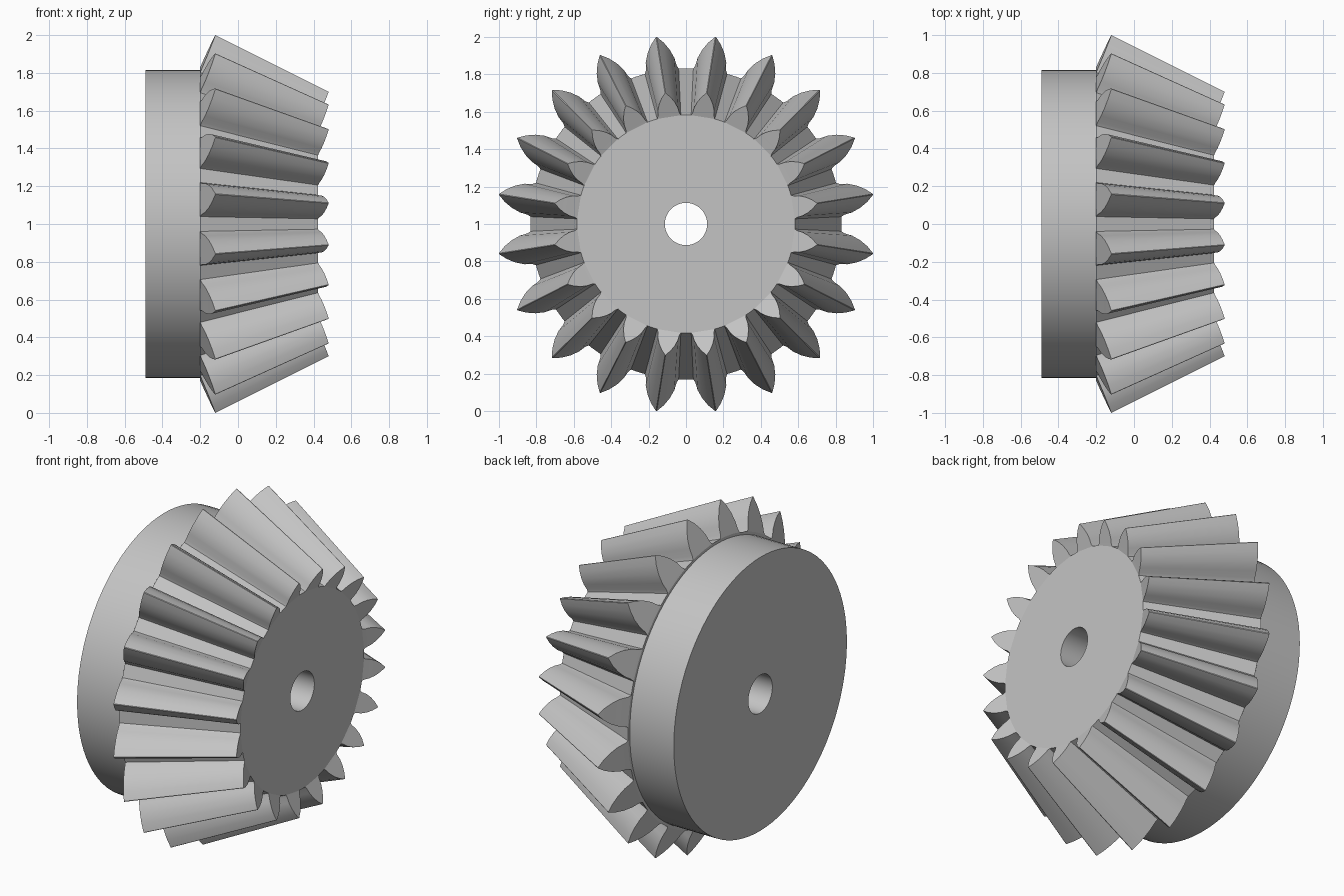
import bpy
import bmesh
from math import sin, cos, radians, pi

if "Cube" in bpy.data.objects:
    bpy.data.objects.remove(bpy.data.objects["Cube"], do_unlink=True)

TEETH = 20
PITCH = 360 / TEETH
APEX = 1.88          # where all tooth lines meet on the x axis
SHRINK = 0.7         # small end size relative to the large end
ROOT_R, TIP_R = 0.832, 1.0125
ROOT_X, TIP_X = -0.2, -0.12
FRONT_X = APEX + SHRINK * (ROOT_X - APEX)
HUB_R, BORE_R, BACK_X = 0.815, 0.113, -0.49

# Half tooth: (half angle in degrees, radius) from root to tip
HALF_TOOTH = [(6.3, ROOT_R), (5.6, 0.85), (5.0, 0.89), (3.7, 0.935),
              (2.0, 0.977), (0.12, TIP_R)]

steel = bpy.data.materials.new("grey steel")
steel.use_nodes = True
steel.diffuse_color = (0.55, 0.55, 0.55, 1)
steel.node_tree.nodes["Principled BSDF"].inputs["Base Color"].default_value = (0.55, 0.55, 0.55, 1)


def point(x, r, angle):
    """Position around the x axis, angle measured from straight up."""
    return (x, r * sin(angle), 1 + r * cos(angle))


def finish(bm, name):
    bmesh.ops.recalc_face_normals(bm, faces=bm.faces)
    mesh = bpy.data.meshes.new(name)
    bm.to_mesh(mesh)
    bm.free()
    mesh.materials.append(steel)
    obj = bpy.data.objects.new(name, mesh)
    bpy.context.collection.objects.link(obj)
    bpy.ops.object.select_all(action="DESELECT")
    obj.select_set(True)
    bpy.context.view_layer.objects.active = obj
    bpy.ops.object.shade_smooth_by_angle(angle=radians(28))


# Hub, bore and front disc: one profile turned around the x axis
def build_hub(segments=96):
    bm = bmesh.new()
    profile = [(ROOT_X, ROOT_R), (ROOT_X, HUB_R), (BACK_X, HUB_R),
               (BACK_X, BORE_R), (FRONT_X, BORE_R), (FRONT_X, ROOT_R * SHRINK)]
    rings = [[bm.verts.new(point(x, r, 2 * pi * i / segments)) for i in range(segments)]
             for x, r in profile]
    for a, b in zip(rings, rings[1:]):
        for i in range(segments):
            j = (i + 1) % segments
            bm.faces.new((a[i], a[j], b[j], b[i]))
    finish(bm, "hub")


# Tapered teeth: matching outlines at both ends, joined by long flanks
def build_teeth():
    bm = bmesh.new()
    large, small = [], []
    outline = [(-a, r) for a, r in HALF_TOOTH] + [(a, r) for a, r in reversed(HALF_TOOTH)]
    n = len(outline)
    for k in range(TEETH):
        for a, r in outline:
            angle = radians((k + 0.5) * PITCH + a)
            x = ROOT_X + (TIP_X - ROOT_X) * (r - ROOT_R) / (TIP_R - ROOT_R)
            large.append(bm.verts.new(point(x, r, angle)))
            small.append(bm.verts.new(point(APEX + SHRINK * (x - APEX), SHRINK * r, angle)))
    total = len(large)
    for i in range(total):
        j = (i + 1) % total
        bm.faces.new((large[i], large[j], small[j], small[i]))
    # End faces of every tooth, in strips from root to tip
    for k in range(TEETH):
        for end in (large, small):
            t = end[k * n:(k + 1) * n]
            for i in range(n // 2 - 1):
                bm.faces.new((t[i], t[i + 1], t[n - 2 - i], t[n - 1 - i]))
    finish(bm, "bevel_teeth")


build_hub()
build_teeth()
